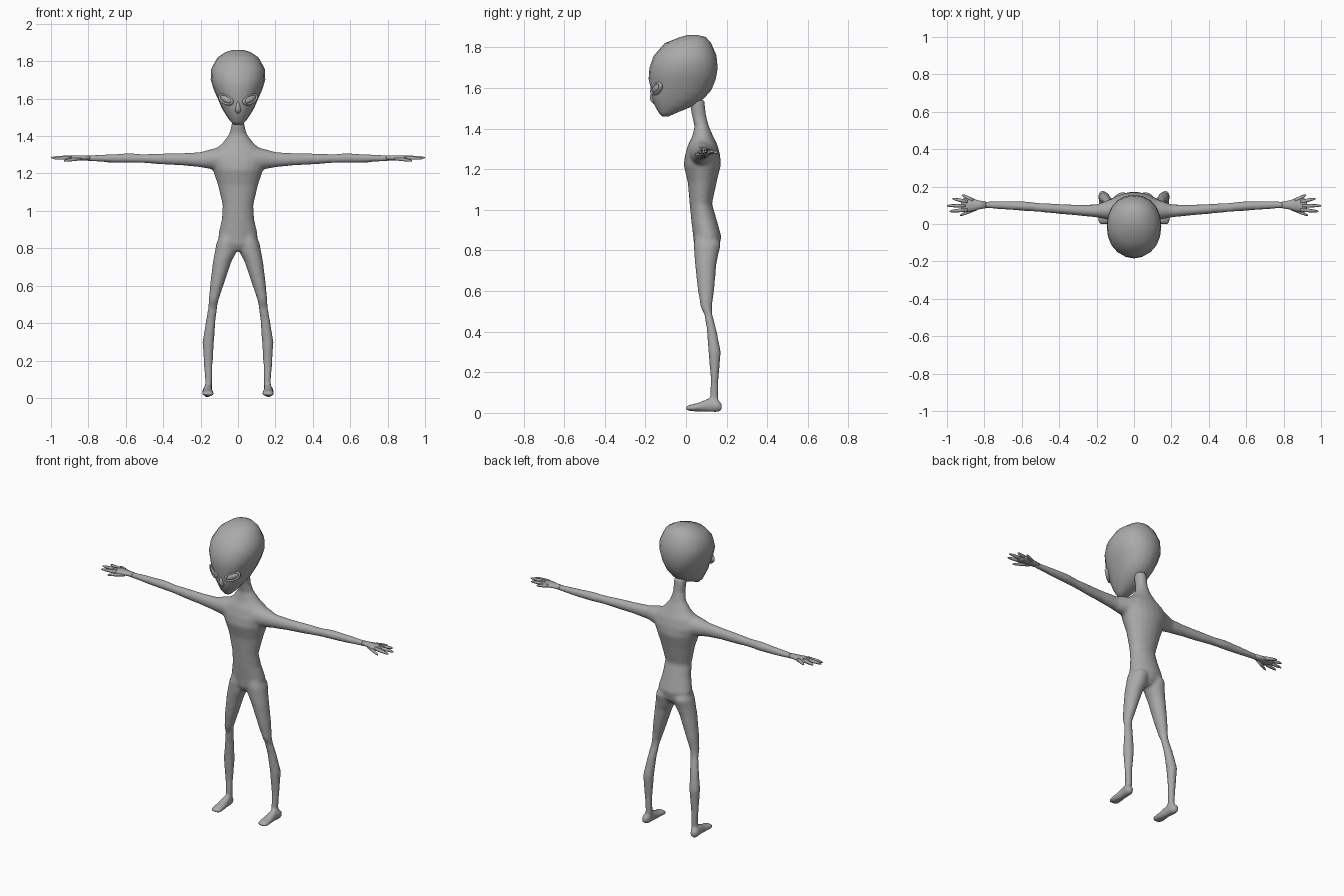
import bpy, bmesh, math
from mathutils import Vector, Matrix

skin = bpy.data.materials.new("grey_skin")
skin.diffuse_color = (0.4, 0.4, 0.4, 1)


def loft(bm, rings, n=14, p=2.0):
    """Closed tube through rings of (centre, half axis u, half axis v)."""
    loops = []
    for c, u, v in rings:
        loop = []
        for i in range(n):
            a = 2 * math.pi * i / n
            ca, sa = math.cos(a), math.sin(a)
            ca = math.copysign(abs(ca) ** (2 / p), ca)
            sa = math.copysign(abs(sa) ** (2 / p), sa)
            loop.append(bm.verts.new(Vector(c) + Vector(u) * ca + Vector(v) * sa))
        loops.append(loop)
    for a, b in zip(loops, loops[1:]):
        for i in range(n):
            j = (i + 1) % n
            bm.faces.new((a[i], a[j], b[j], b[i]))
    bm.faces.new(loops[0])
    bm.faces.new(loops[-1])


def level(z, x0, x1, y0, y1):
    """Horizontal ring from its extents."""
    return (((x0 + x1) / 2, (y0 + y1) / 2, z), ((x1 - x0) / 2, 0, 0), (0, (y1 - y0) / 2, 0))


def finish(name, bm, mirror=False):
    bmesh.ops.recalc_face_normals(bm, faces=bm.faces)
    for f in bm.faces:
        f.smooth = True
    me = bpy.data.meshes.new(name)
    bm.to_mesh(me)
    bm.free()
    me.materials.append(skin)
    ob = bpy.data.objects.new(name, me)
    bpy.context.collection.objects.link(ob)
    if mirror:
        ob.modifiers.new("mirror", 'MIRROR')
    return ob


# Body: neck and torso, arms, legs and feet fused into one skin
bm = bmesh.new()
torso = [(1.54, .036, .015, .09), (1.46, .034, .03, .10), (1.41, .048, .042, .113),
         (1.36, .085, .03, .135), (1.32, .135, .01, .155), (1.27, .155, -.005, .168),
         (1.22, .135, -.012, .172), (1.14, .108, .008, .152), (1.03, .082, .018, .128),
         (.955, .087, .025, .15), (.87, .106, .035, .174), (.82, .09, .04, .165), (.785, .04, .06, .14)]
loft(bm, [level(z, -w, w, a, b) for z, w, a, b in torso], 20)
leg = [(.90, .01, .085, .05, .14), (.83, .006, .115, .037, .173), (.78, .008, .125, .04, .16),
       (.73, .034, .134, .044, .15), (.61, .075, .149, .057, .14), (.52, .105, .157, .072, .128),
       (.485, .11, .16, .09, .13), (.41, .12, .172, .102, .15), (.30, .128, .19, .11, .172),
       (.165, .136, .182, .122, .16), (.09, .138, .176, .118, .16), (.04, .138, .176, .118, .16)]
foot = [(.177, .168, .03, .014, .018), (.155, .165, .034, .026, .031), (.11, .162, .038, .025, .034),
        (.06, .161, .028, .03, .022), (.015, .16, .024, .034, .015), (0, .16, .023, .024, .01)]
arm = [(.08, .08, 1.275, .07, .07), (.14, .075, 1.277, .052, .055), (.2, .07, 1.274, .035, .041),
       (.3, .074, 1.276, .029, .033), (.42, .082, 1.278, .026, .029), (.5, .088, 1.28, .024, .024),
       (.58, .095, 1.282, .026, .026), (.7, .1, 1.281, .022, .022), (.78, .102, 1.282, .019, .016),
       (.82, .102, 1.282, .018, .014)]
for s in (1, -1):
    loft(bm, [level(z, s * a, s * b, c, d) for z, a, b, c, d in leg])
    loft(bm, [((s * x, y, z), (w, 0, 0), (0, 0, h)) for y, x, z, w, h in foot])
    loft(bm, [((s * x, y, z), (0, w, 0), (0, 0, h)) for x, y, z, w, h in arm])
body = finish("body", bm)
m = body.modifiers.new("fuse", 'REMESH')
m.mode = 'VOXEL'
m.voxel_size = .009
m.use_smooth_shade = True
m = body.modifiers.new("soften", 'SMOOTH')
m.factor = .5
m.iterations = 5

# Head: large cranium tapering to a small chin
bm = bmesh.new()
head = [(1.86, .03, .005, .06), (1.85, .065, -.03, .098), (1.82, .11, -.105, .124),
        (1.76, .143, -.158, .15), (1.70, .146, -.18, .156), (1.645, .128, -.184, .147),
        (1.59, .104, -.172, .125), (1.55, .087, -.168, .09), (1.515, .066, -.155, .045),
        (1.48, .042, -.136, -.04), (1.46, .02, -.118, -.085)]
loft(bm, [level(z, -w, w, a, b) for z, w, a, b in head], 20, 2.15)
finish("head", bm)

# Eyes: slanted almond bulges with a raised lid around each
place = (Matrix.Translation((.062, -.142, 1.597)) @ Matrix.Rotation(math.radians(32), 4, 'Z')
         @ Matrix.Rotation(math.radians(-24), 4, 'Y'))
bm = bmesh.new()
bmesh.ops.create_uvsphere(bm, u_segments=14, v_segments=8, radius=1,
                          matrix=place @ Matrix.Diagonal((.042, .018, .02, 1)))
finish("eyes", bm, True)
bm = bmesh.new()
n, k = 18, 6
grid = []
for i in range(n):
    a = 2 * math.pi * i / n
    rim = Vector((math.cos(a), 0, math.sin(a)))
    row = []
    for j in range(k):
        b = 2 * math.pi * j / k
        q = Vector((rim.x * .043, -.004, rim.z * .022)) + rim * .007 * math.cos(b)
        q.y += .011 * math.sin(b)
        row.append(bm.verts.new(place @ q))
    grid.append(row)
for i in range(n):
    for j in range(k):
        a, b = grid[i], grid[(i + 1) % n]
        bm.faces.new((a[j], a[(j + 1) % k], b[(j + 1) % k], b[j]))
finish("eyelids", bm, True)

# Nose: small wedge between the eyes
bm = bmesh.new()
loft(bm, [level(1.585, -.009, .009, -.172, -.14), level(1.55, -.016, .016, -.178, -.13),
          level(1.535, -.02, .02, -.174, -.13), level(1.522, -.01, .01, -.16, -.13)], 8)
finish("nose", bm)

# Hands: flat palm with five spread, tapering fingers
bm = bmesh.new()
palm = [(.79, .102, .017, .014), (.83, .102, .024, .014), (.87, .102, .036, .013),
        (.905, .102, .037, .011), (.925, .102, .028, .008)]
loft(bm, [((x, y, 1.284), (0, w, 0), (0, 0, h)) for x, y, w, h in palm], 10)
fingers = [((.84, .085, 1.28), (.93, .045, 1.268)), ((.89, .077, 1.285), (.987, .067, 1.28)),
           ((.9, .098, 1.287), (1.0, .098, 1.285)), ((.89, .118, 1.287), (.97, .136, 1.286)),
           ((.86, .125, 1.284), (.92, .156, 1.282))]
for a, b in fingers:
    a, b = Vector(a), Vector(b)
    d = (b - a).normalized()
    side = d.cross(Vector((0, 0, 1))).normalized()
    up = side.cross(d)
    loft(bm, [(a.lerp(b, t), side * r, up * r) for t, r in ((0, .011), (.5, .0095), (.85, .007), (1, .003))], 6)
finish("hands", bm, True)
